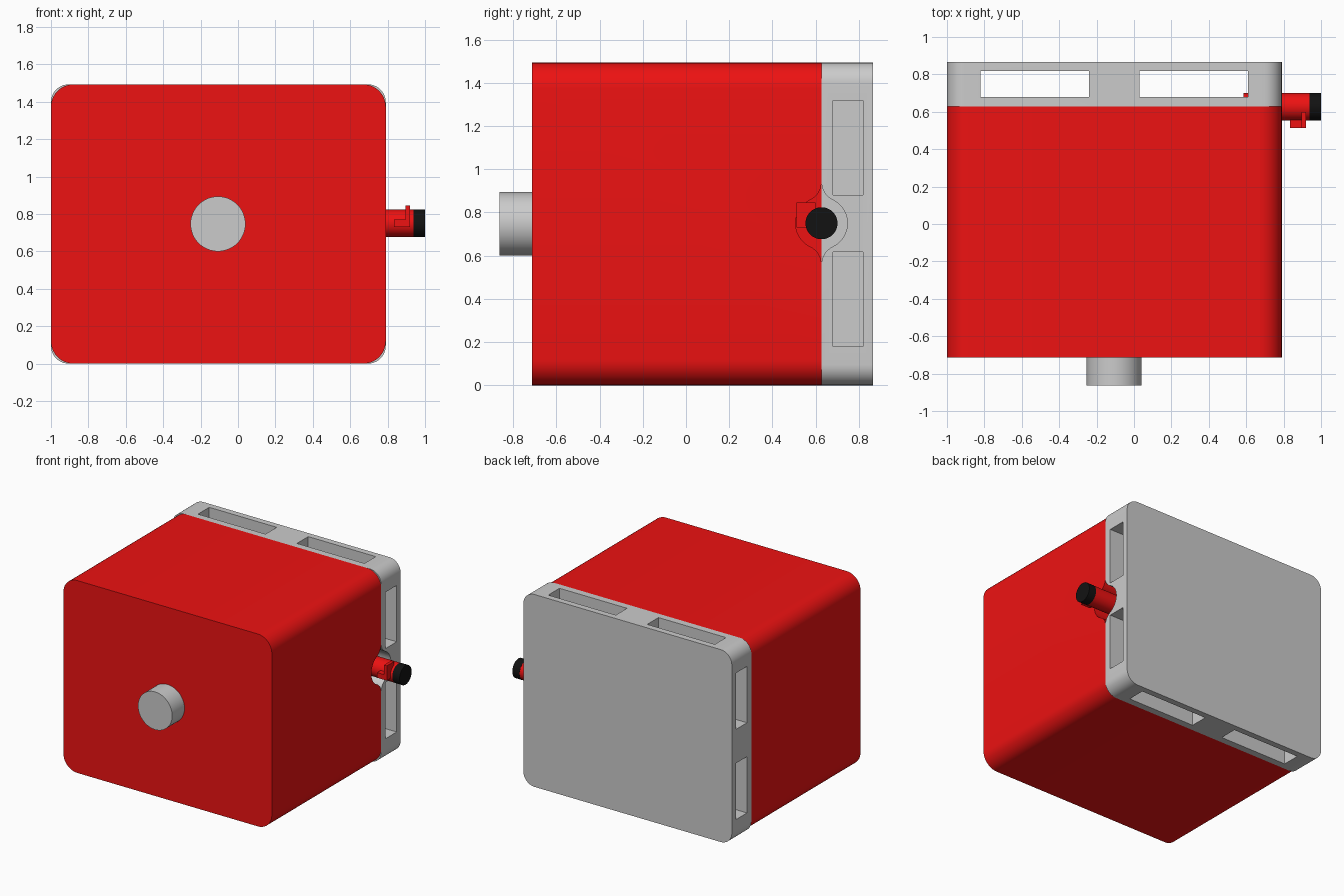
import bpy, bmesh, math
from mathutils import Vector
from math import cos, sin, pi

if "Cube" in bpy.data.objects:
    bpy.data.objects.remove(bpy.data.objects["Cube"])


def material(name, rgb):
    m = bpy.data.materials.new(name)
    m.diffuse_color = (*rgb, 1)
    m.use_nodes = True
    m.node_tree.nodes["Principled BSDF"].inputs["Base Color"].default_value = m.diffuse_color
    return m


RED = material("red", (0.85, 0.006, 0.006))
BLACK = material("black", (0.006, 0.006, 0.006))


def prism(name, profile, axis, lo, hi, mat=None):
    """Extrude a 2D profile along axis; the profile uses the other two axes in order."""
    def point(p, d):
        c = list(p)
        c.insert("xyz".index(axis), d)
        return Vector(c)
    bm = bmesh.new()
    face = bm.faces.new([bm.verts.new(point(p, lo)) for p in profile])
    ext = bmesh.ops.extrude_face_region(bm, geom=[face], use_keep_orig=True)
    shift = point((0, 0), hi - lo)
    bmesh.ops.translate(bm, vec=shift,
                        verts=[v for v in ext["geom"] if isinstance(v, bmesh.types.BMVert)])
    bmesh.ops.recalc_face_normals(bm, faces=bm.faces)
    me = bpy.data.meshes.new(name)
    bm.to_mesh(me)
    bm.free()
    ob = bpy.data.objects.new(name, me)
    bpy.context.collection.objects.link(ob)
    if mat:
        me.materials.append(mat)
    return ob


def rect(a0, a1, b0, b1):
    return [(a0, b0), (a1, b0), (a1, b1), (a0, b1)]


def rounded(a0, a1, b0, b1, r, n=10):
    pts = []
    for k, (a, b) in enumerate([(a1 - r, b1 - r), (a0 + r, b1 - r), (a0 + r, b0 + r), (a1 - r, b0 + r)]):
        for i in range(n + 1):
            t = pi / 2 * (k + i / n)
            pts.append((a + r * cos(t), b + r * sin(t)))
    return pts


def circle(a, b, r, n=48):
    return [(a + r * cos(2 * pi * i / n), b + r * sin(2 * pi * i / n)) for i in range(n)]


def cut(ob, cutters):
    for c in cutters:
        m = ob.modifiers.new("cut", 'BOOLEAN')
        m.operation, m.solver, m.object = 'DIFFERENCE', 'EXACT', c
    dg = bpy.context.evaluated_depsgraph_get()
    me = bpy.data.meshes.new_from_object(ob.evaluated_get(dg))
    ob.modifiers.clear()
    ob.data = me


VY, VZ = 0.627, 0.75   # valve axis

# Recess around the valve: a circle with flared tips on the seam
R, H = 0.12, 0.19
F = (H * H - R * R) / (2 * R)
ang = math.atan2(H, F)
quarter = [(R * cos(ang * i / 8), R * sin(ang * i / 8)) for i in range(9)]
for i in range(1, 9):
    t = pi + ang - ang * i / 8
    quarter.append((F + F * cos(t), H + F * sin(t)))
half = quarter + [(-a, b) for a, b in quarter[-2::-1]]
outline = half + [(a, -b) for a, b in half[-2:0:-1]]
recess = prism("recess_cutter", [(VY + a, VZ + b) for a, b in outline], 'x', 0.63, 0.9)

# Main housing
body = prism("housing", rounded(-1, 0.79, 0, 1.493, 0.12), 'y', -0.713, 0.627, RED)
cut(body, [recess])

# Back plate with vertical through slots and side pockets
plate = prism("back_plate", rounded(-1, 0.79, 0, 1.493, 0.095), 'y', 0.627, 0.866)
cutters = [recess]
for x in (-0.82, 0.03):
    cutters.append(prism("slot_cutter", rect(x, x + 0.58, 0.68, 0.818), 'z', -0.2, 1.7))
for z in (0.18, 0.88):
    for lo, hi in ((-1.2, -0.6), (0.4, 1.0)):
        cutters.append(prism("pocket_cutter", rect(0.68, 0.818, z, z + 0.437), 'x', lo, hi))
cut(plate, cutters)
for c in cutters:
    bpy.data.objects.remove(c)

# Front knob
knob = prism("front_knob", circle(-0.107, 0.747, 0.147), 'y', -0.864, -0.70)

# Side valve, cap and L-shaped lever
valve = prism("valve", circle(VY, VZ, 0.073), 'x', 0.585, 0.94, RED)
cap = prism("valve_cap", circle(VY, VZ, 0.074), 'x', 0.938, 1.0, BLACK)
lever = prism("valve_lever", [(0.835, 0.73), (0.92, 0.73), (0.92, 0.845), (0.895, 0.845),
                              (0.895, 0.77), (0.835, 0.77)], 'y', 0.512, 0.60, RED)

# Smooth the curved sides, keep the edges crisp
bpy.ops.object.select_all(action='DESELECT')
for ob in (body, plate, knob, valve, cap):
    ob.select_set(True)
bpy.context.view_layer.objects.active = body
bpy.ops.object.shade_smooth_by_angle(angle=math.radians(30))
